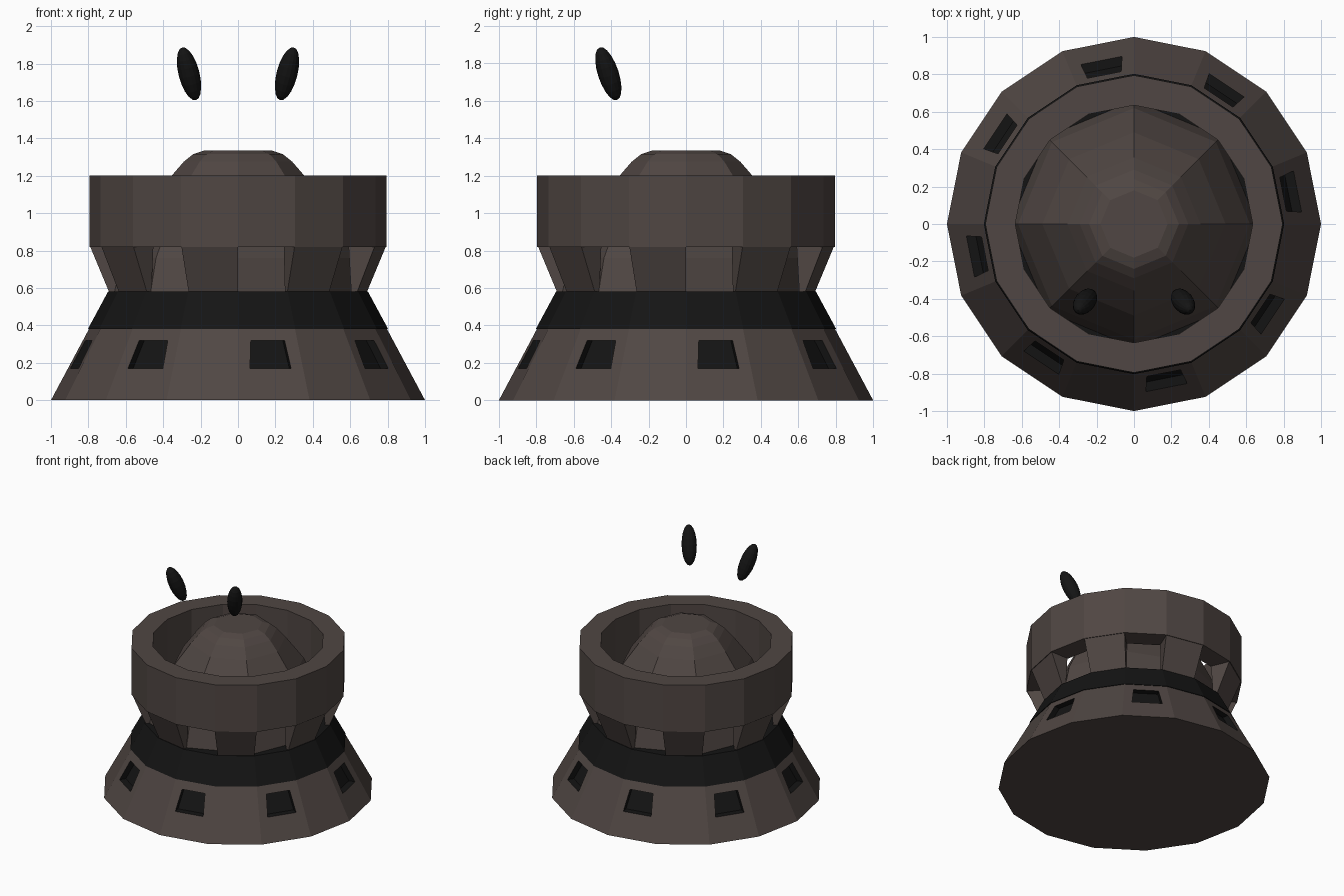
import bpy, bmesh
from math import cos, sin, pi
from mathutils import Vector

if "Cube" in bpy.data.objects:
    bpy.data.objects.remove(bpy.data.objects["Cube"])

N = 16


def material(name, rgb):
    m = bpy.data.materials.new(name)
    m.diffuse_color = (*rgb, 1)
    m.use_nodes = True
    m.node_tree.nodes["Principled BSDF"].inputs["Base Color"].default_value = m.diffuse_color
    return m


BROWN = material("brown", (0.080, 0.062, 0.056))
BLACK = material("black", (0.007, 0.007, 0.007))


def pt(r, k, z, n=N):
    a = 2 * pi * k / n
    return Vector((r * cos(a), r * sin(a), z))


def finish(name, bm, *mats):
    bmesh.ops.remove_doubles(bm, verts=bm.verts, dist=1e-5)
    bmesh.ops.recalc_face_normals(bm, faces=bm.faces)
    me = bpy.data.meshes.new(name)
    bm.to_mesh(me)
    bm.free()
    for m in mats:
        me.materials.append(m)
    ob = bpy.data.objects.new(name, me)
    bpy.context.collection.objects.link(ob)
    return ob


def quad(bm, *pts, mat=0):
    f = bm.faces.new([bm.verts.new(p) for p in pts])
    f.material_index = mat
    return f


def lathe(name, profile, mat, n=N, closed=False, caps=True):
    bm = bmesh.new()
    pairs = list(zip(profile, profile[1:] + profile[:1]))
    if not closed:
        pairs.pop()
    for k in range(n):
        for (r0, z0), (r1, z1) in pairs:
            quad(bm, pt(r0, k, z0, n), pt(r0, k + 1, z0, n),
                 pt(r1, k + 1, z1, n), pt(r1, k, z1, n))
    if caps and not closed:
        for r, z in (profile[0], profile[-1]):
            quad(bm, *[pt(r, k, z, n) for k in range(n)])
    return finish(name, bm, mat)


# Flared base with a recessed black window on every second facet
bm = bmesh.new()
R0, R1, Z1 = 1.0, 0.797, 0.38
for k in range(N):
    outer = [pt(R0, k, 0), pt(R0, k + 1, 0), pt(R1, k + 1, Z1), pt(R1, k, Z1)]
    if k % 2:
        quad(bm, *outer)
        continue
    a = 2 * pi * (k + 0.5) / N
    out, side = Vector((cos(a), sin(a), 0)), Vector((-sin(a), cos(a), 0))
    hole = []
    for half, z in ((-0.112, 0.17), (0.112, 0.17), (0.092, 0.32), (-0.092, 0.32)):
        r = (R0 + (R1 - R0) * z / Z1) * cos(pi / N)
        hole.append(out * r + side * half + Vector((0, 0, z)))
    back = [p - out * 0.05 for p in hole]
    for i in range(4):
        j = (i + 1) % 4
        quad(bm, outer[i], outer[j], hole[j], hole[i])
        quad(bm, hole[i], hole[j], back[j], back[i], mat=1)
    quad(bm, *back, mat=1)
quad(bm, *[pt(R0, k, 0) for k in range(N)])
quad(bm, *[pt(R1, k, Z1) for k in range(N)])
finish("base", bm, BROWN, BLACK)

# Black band above the base
lathe("band", [(0.803, 0.38), (0.695, 0.58)], BLACK)

# Pillars on the facets between the neck openings
bm = bmesh.new()
for k in range(1, N, 2):
    lo = [pt(0.69, k, 0.58), pt(0.69, k + 1, 0.58), pt(0.655, k + 1, 0.58), pt(0.655, k, 0.58)]
    hi = [pt(0.79, k, 0.82), pt(0.79, k + 1, 0.82), pt(0.64, k + 1, 0.82), pt(0.64, k, 0.82)]
    for i in range(4):
        j = (i + 1) % 4
        quad(bm, lo[i], lo[j], hi[j], hi[i])
    quad(bm, *lo)
    quad(bm, *hi)
finish("neck_pillars", bm, BROWN)

# Upper ring, open in the middle
lathe("upper_ring", [(0.795, 0.82), (0.795, 1.2), (0.635, 1.2), (0.635, 0.82)], BROWN, closed=True)

# Faceted dome rising from the band through the ring
lathe("dome", [(0.66, 0.58), (0.62, 0.76), (0.49, 1.02), (0.355, 1.2),
               (0.29, 1.275), (0.24, 1.315), (0.18, 1.335)], BROWN, n=8)

# Floating tilted eyes
for name, s in (("left_eye", -1), ("right_eye", 1)):
    bm = bmesh.new()
    bmesh.ops.create_uvsphere(bm, u_segments=16, v_segments=10, radius=1)
    ob = finish(name, bm, BLACK)
    ob.scale = (0.056, 0.056, 0.152)
    ob.location = (s * 0.262, -0.415, 1.745)
    ob.rotation_mode = 'QUATERNION'
    ob.rotation_quaternion = Vector((s * 0.24, -0.3, 0.92)).to_track_quat('Z', 'Y')
